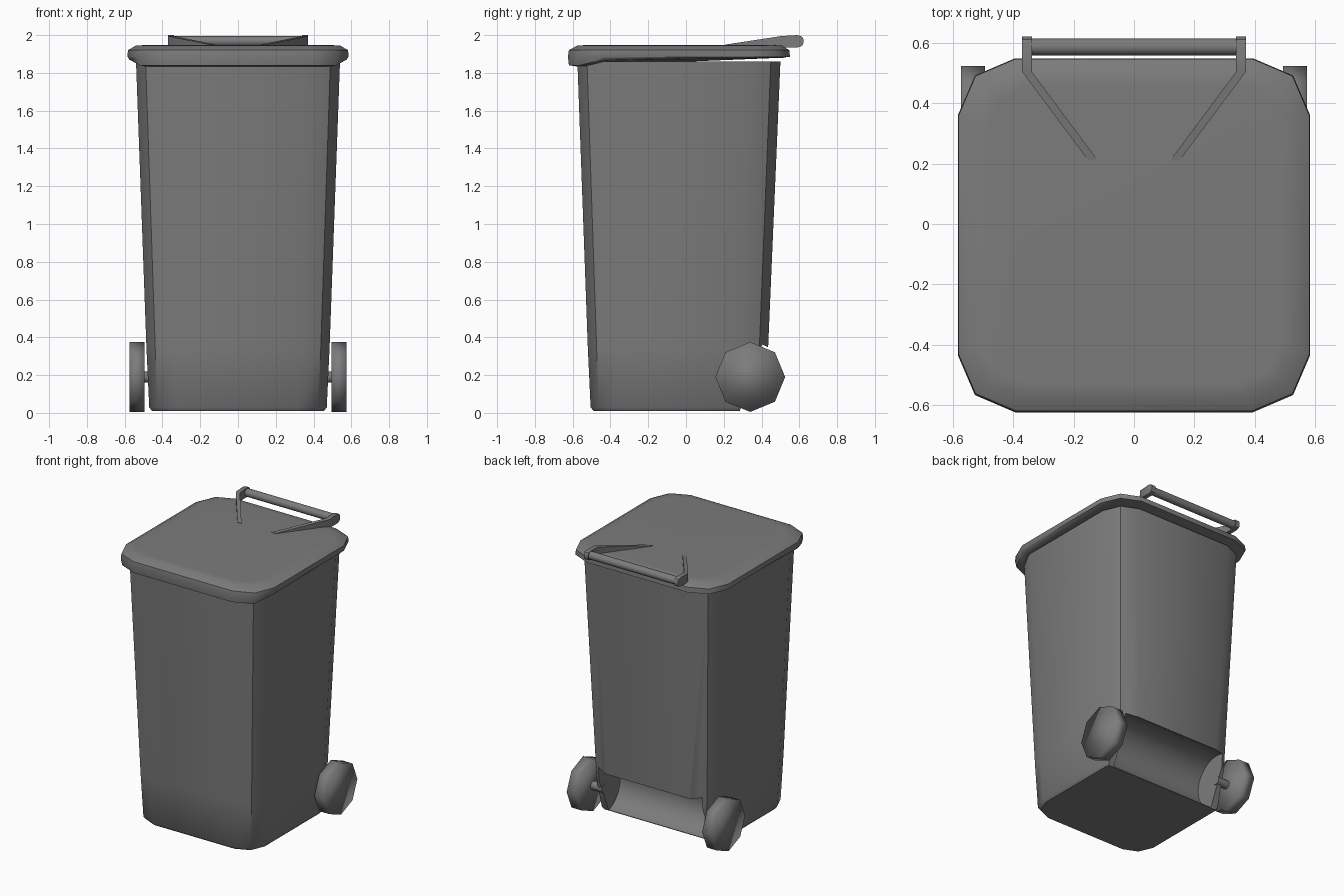
import bpy, bmesh, math
from mathutils import Matrix

if "Cube" in bpy.data.objects:
    bpy.data.objects.remove(bpy.data.objects["Cube"], do_unlink=True)

grey = bpy.data.materials.new("dark grey plastic")
grey.use_nodes = True
COLOUR = (0.2, 0.2, 0.2, 1)
grey.diffuse_color = COLOUR
grey.node_tree.nodes["Principled BSDF"].inputs["Base Color"].default_value = COLOUR


def finish(name, bm, angle=None):
    """Turn a bmesh into an object, optionally smooth below an angle."""
    bmesh.ops.recalc_face_normals(bm, faces=bm.faces)
    mesh = bpy.data.meshes.new(name)
    bm.to_mesh(mesh)
    bm.free()
    mesh.materials.append(grey)
    obj = bpy.data.objects.new(name, mesh)
    bpy.context.collection.objects.link(obj)
    if angle:
        smooth(obj, angle)
    return obj


def select(obj):
    bpy.ops.object.select_all(action='DESELECT')
    obj.select_set(True)
    bpy.context.view_layer.objects.active = obj


def smooth(obj, angle):
    select(obj)
    bpy.ops.object.shade_smooth_by_angle(angle=math.radians(angle))


def loft(rings):
    """Skin a stack of equal-length rings and cap both ends."""
    bm = bmesh.new()
    loops = [[bm.verts.new(p) for p in ring] for ring in rings]
    n = len(loops[0])
    for low, high in zip(loops, loops[1:]):
        for i in range(n):
            j = (i + 1) % n
            bm.faces.new((low[i], low[j], high[j], high[i]))
    bm.faces.new(loops[0][::-1])
    bm.faces.new(loops[-1])
    return bm


def outline(x, front, back, z, c):
    """Rectangle with two-step corners; z is a number or a function of y."""
    k = c * 0.3
    half = [(x - c, front), (x - k, front + k), (x, front + c),
            (x, back - c), (x - k, back - k), (x - c, back)]
    pts = half + [(-px, py) for px, py in reversed(half)]
    return [(px, py, z(py) if callable(z) else z) for px, py in pts]


def cylinder(radius, length, sides, centre):
    """Cylinder lying along x with a vertex at the top."""
    bm = bmesh.new()
    place = Matrix.Translation(centre) @ Matrix.Rotation(math.pi / 2, 4, 'Y')
    bmesh.ops.create_cone(bm, cap_ends=True, segments=sides, radius1=radius,
                          radius2=radius, depth=length, matrix=place)
    return bm


# Tapered bin body
body = finish("body", loft([
    outline(0.455, -0.49, 0.405, 0.01, 0.14),
    outline(0.47, -0.505, 0.42, 0.03, 0.15),
    outline(0.485, -0.52, 0.435, 0.35, 0.155),
    outline(0.54, -0.575, 0.50, 1.86, 0.17)]))

# Sloped rear cut and the round scoop between the wheels
AXLE_Y, AXLE_Z = 0.34, 0.19
wedge = [(0.28, 0.0), (0.43, 0.35), (0.7, 0.35), (0.7, -0.1), (0.28, -0.1)]
cutters = [
    finish("rear_cutter", loft([[(x, y, z) for y, z in wedge] for x in (-0.7, 0.7)])),
    finish("scoop_cutter", cylinder(0.184, 0.82, 32, (0, AXLE_Y, AXLE_Z)))]
for cutter in cutters:
    cutter.hide_render = True
    select(body)
    mod = body.modifiers.new("cut", 'BOOLEAN')
    mod.operation = 'DIFFERENCE'
    mod.solver = 'EXACT'
    mod.object = cutter
    bpy.ops.object.modifier_apply(modifier=mod.name)
    bpy.data.objects.remove(cutter, do_unlink=True)
smooth(body, 40)


# Lid with a skirt that hangs lower at the front
def skirt(y):
    return 1.835 if y < -0.5 else 1.865 + 0.015 * (y + 0.43)


finish("lid", loft([
    outline(0.545, -0.585, 0.51, skirt, 0.17),
    outline(0.575, -0.62, 0.54, lambda y: skirt(y) + 0.005, 0.185),
    outline(0.585, -0.625, 0.55, 1.885, 0.19),
    outline(0.583, -0.62, 0.548, 1.92, 0.19),
    outline(0.54, -0.575, 0.505, 1.945, 0.17),
    outline(0.49, -0.53, 0.46, 1.947, 0.15)]), 50)

# Wheels and handle arms on both sides
for side, label in ((1, "left"), (-1, "right")):
    finish(label + "_wheel",
           cylinder(0.185, 0.08, 8, (side * 0.535, AXLE_Y, AXLE_Z)), 100)
    stations = [(0.135, 0.21, 1.93, 1.95), (0.355, 0.505, 1.935, 1.995),
                (0.355, 0.59, 1.935, 2.0), (0.355, 0.613, 1.942, 1.993),
                (0.355, 0.622, 1.957, 1.978)]
    w = 0.016
    finish(label + "_handle_arm", loft([
        [(side * (x - w), y, lo), (side * (x + w), y, lo),
         (side * (x + w), y, hi), (side * (x - w), y, hi)]
        for x, y, lo, hi in stations]), 40)

# Hidden stub joining the wheels to the body
for side, label in ((1, "left"), (-1, "right")):
    finish(label + "_axle_stub",
           cylinder(0.03, 0.11, 12, (side * 0.46, AXLE_Y, AXLE_Z)), 40)

# Handle bar
finish("handle_bar", cylinder(0.028, 0.69, 16, (0, 0.588, 1.967)), 40)
